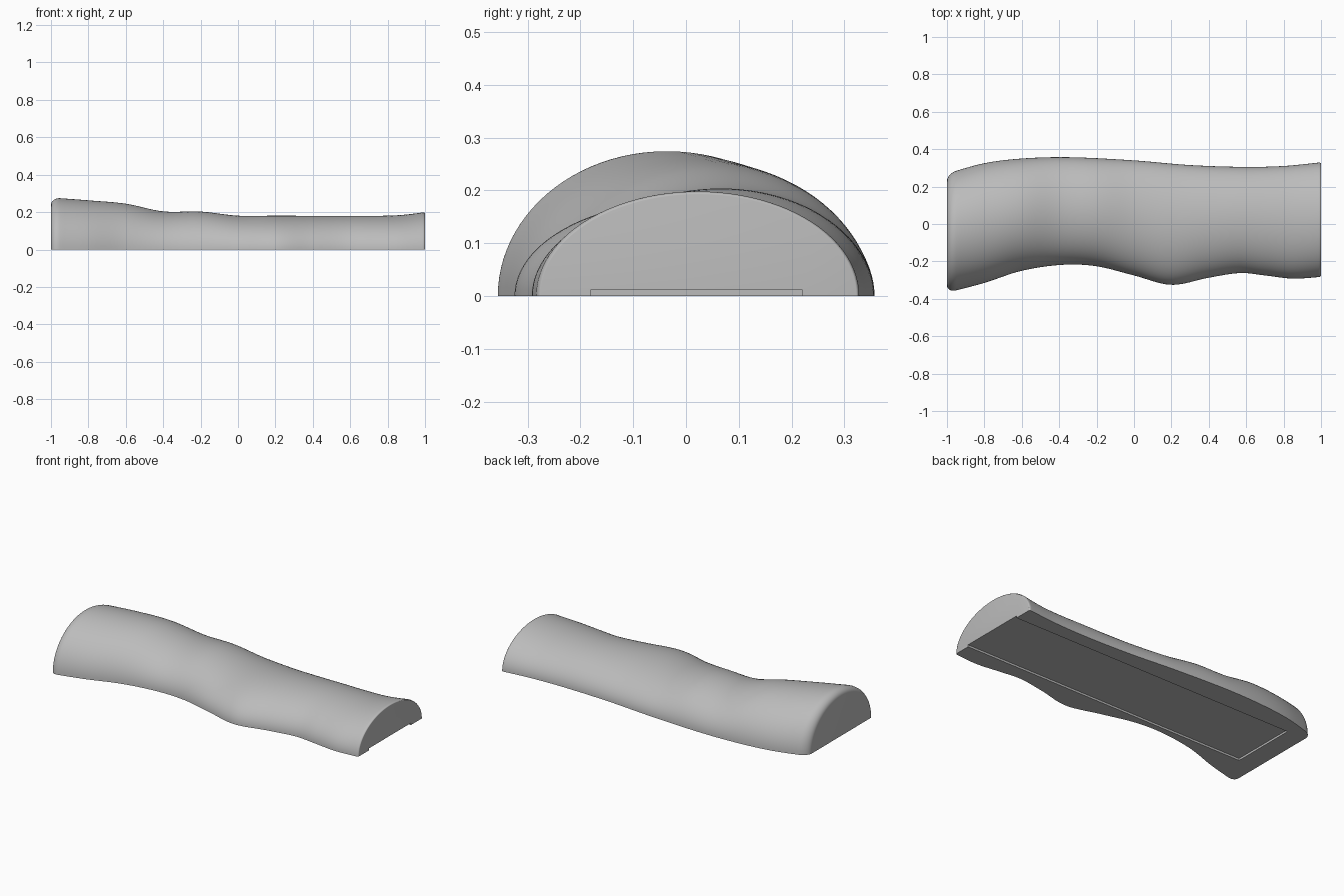
import bpy, bmesh, math

if "Cube" in bpy.data.objects:
    bpy.data.objects.remove(bpy.data.objects["Cube"])

# Outline stations along the grip: (x, value)
BACK = [(-1, .27), (-.8, .325), (-.6, .35), (-.35, .357), (0, .34), (.3, .315),
        (.6, .305), (.8, .31), (.93, .322), (1, .33)]
FRONT = [(-1, -.368), (-.94, -.352), (-.8, -.315), (-.6, -.25), (-.38, -.218),
         (-.2, -.226), (0, -.275), (.2, -.325), (.4, -.287), (.57, -.262),
         (.7, -.275), (.85, -.292), (1, -.283)]
CROWN = [(-1, .278), (-.8, .263), (-.6, .245), (-.4, .204), (-.2, .203), (0, .181),
         (.2, .181), (.5, .18), (.8, .181), (.9, .187), (1, .2)]
END_ROUND, TIP_ROUND = .05, .015
STEPS, SIDES = 90, 48


def curve(points, x):
    """Smooth cubic interpolation through the stations."""
    def slope(i):
        a, b = points[max(i - 1, 0)], points[min(i + 1, len(points) - 1)]
        return (b[1] - a[1]) / (b[0] - a[0])
    i = 0
    while i < len(points) - 2 and x > points[i + 1][0]:
        i += 1
    (xa, ya), (xb, yb) = points[i], points[i + 1]
    h = xb - xa
    t = (x - xa) / h
    s = 1 - t
    return (ya * s * s * (1 + 2 * t) + yb * t * t * (3 - 2 * t)
            + h * s * t * (slope(i) * s - slope(i + 1) * t))


def inset(distance, radius):
    """Amount a rounded end pulls the section inward."""
    d = max(radius - distance, 0)
    return radius - math.sqrt(max(radius * radius - d * d, 0))


def stations():
    """Sections along the length, packed closely in the rounded ends."""
    arc = [1 - math.cos(math.pi / 2 * i / 8) for i in range(9)]
    xs = [-1 + END_ROUND * a for a in arc]
    start, stop = -1 + END_ROUND, 1 - TIP_ROUND
    xs += [start + (stop - start) * i / STEPS for i in range(1, STEPS)]
    return xs + [1 - TIP_ROUND * a for a in reversed(arc)]


def section(bm, x):
    """Half ellipse standing on the flat base."""
    back, front = curve(BACK, x), curve(FRONT, x)
    cut_in = inset(x + 1, END_ROUND) + inset(1 - x, TIP_ROUND) * .6
    middle, half = (back + front) / 2, (back - front) / 2 - cut_in * .8
    height = curve(CROWN, x) - cut_in * .8
    angles = [math.pi * i / SIDES for i in range(SIDES + 1)]
    return [bm.verts.new((x, middle + half * math.cos(a), height * math.sin(a) if 0 < a < math.pi else 0))
            for a in angles]


def finish(name, bm):
    bmesh.ops.recalc_face_normals(bm, faces=bm.faces)
    mesh = bpy.data.meshes.new(name)
    bm.to_mesh(mesh)
    bm.free()
    obj = bpy.data.objects.new(name, mesh)
    bpy.context.collection.objects.link(obj)
    return obj


# Contoured grip body
bm = bmesh.new()
rings = [section(bm, x) for x in stations()]
for a, b in zip(rings, rings[1:]):
    for i in range(SIDES + 1):
        j = (i + 1) % (SIDES + 1)
        bm.faces.new((a[i], a[j], b[j], b[i]))
bm.faces.new(rings[0])
bm.faces.new(rings[-1])
grip = finish("grip_half", bm)

grey = bpy.data.materials.new("light grey")
grey.use_nodes = True
grey.diffuse_color = (.5, .5, .5, 1)
grey.node_tree.nodes["Principled BSDF"].inputs["Base Color"].default_value = (.5, .5, .5, 1)
grip.data.materials.append(grey)

# Shallow channel in the base, open at the narrow end
bm = bmesh.new()
bmesh.ops.create_cube(bm, size=1)
left, right, depth = -.88, 1.1, .012
for v in bm.verts:
    v.co = (right if v.co.x > 0 else left,
            .22 if v.co.y > 0 else -.18,
            depth if v.co.z > 0 else -.1)
cutter = finish("channel_cutter", bm)
cutter.hide_render = True
cutter.data.materials.append(grey)

channel = grip.modifiers.new("channel", "BOOLEAN")
channel.operation = "DIFFERENCE"
channel.solver = "EXACT"
channel.object = cutter
bpy.ops.object.select_all(action="DESELECT")
grip.select_set(True)
bpy.context.view_layer.objects.active = grip
bpy.ops.object.modifier_apply(modifier=channel.name)
bpy.data.objects.remove(cutter)
bpy.ops.object.shade_smooth_by_angle(angle=math.radians(35))
